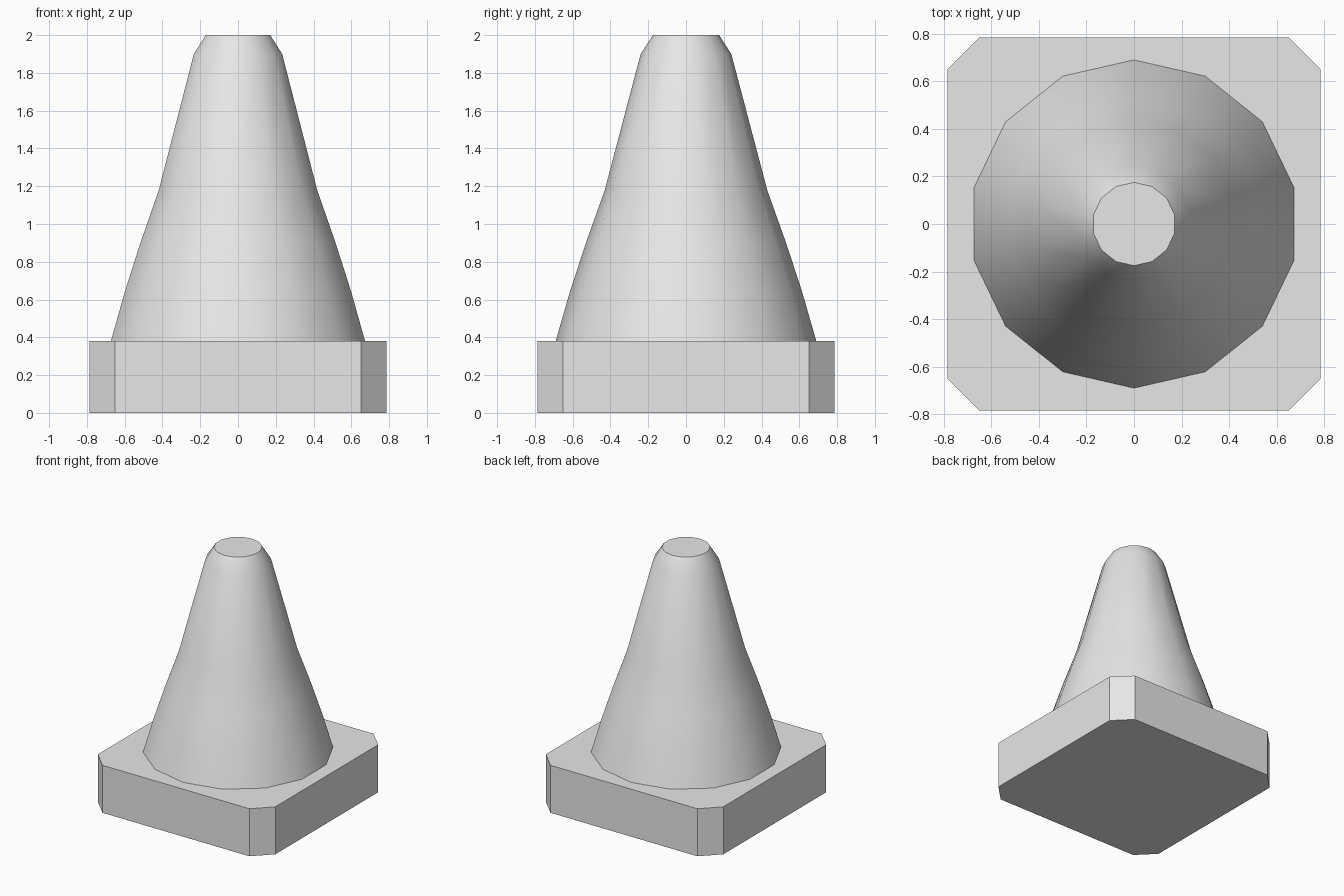
import bpy, bmesh
from math import sin, cos, pi, radians

cube = bpy.data.objects.get("Cube")
if cube:
    bpy.data.objects.remove(cube)

grey = bpy.data.materials.new("light_grey")
grey.use_nodes = True
grey.diffuse_color = (0.8, 0.8, 0.8, 1)
grey.node_tree.nodes["Principled BSDF"].inputs["Base Color"].default_value = (0.8, 0.8, 0.8, 1)


def loft(name, rings):
    """Closed solid through a stack of equal-sized rings of points."""
    bm = bmesh.new()
    loops = [[bm.verts.new(p) for p in ring] for ring in rings]
    count = len(loops[0])
    for low, high in zip(loops, loops[1:]):
        for i in range(count):
            j = (i + 1) % count
            bm.faces.new((low[i], low[j], high[j], high[i]))
    bm.faces.new(loops[0][::-1])
    bm.faces.new(loops[-1])
    mesh = bpy.data.meshes.new(name)
    bm.to_mesh(mesh)
    bm.free()
    mesh.materials.append(grey)
    obj = bpy.data.objects.new(name, mesh)
    bpy.context.collection.objects.link(obj)
    return obj


# Square base with cut corners
HALF, CUT, BASE_TOP = 0.785, 0.65, 0.38
corners = [(HALF, -CUT), (HALF, CUT), (CUT, HALF), (-CUT, HALF),
           (-HALF, CUT), (-HALF, -CUT), (-CUT, -HALF), (CUT, -HALF)]
loft("base", [[(x, y, z) for x, y in corners] for z in (0, BASE_TOP)])

# Fourteen-sided flared cone with a narrowed tip
SIDES = 14
profile = [(0.69, BASE_TOP), (0.615, 0.64), (0.53, 0.9),
           (0.43, 1.18), (0.24, 1.9), (0.175, 2.0)]
cone = loft("cone", [[(r * sin(-2 * pi * i / SIDES), r * cos(2 * pi * i / SIDES), z)
                      for i in range(SIDES)] for r, z in profile])

# Smooth sides, crisp rims
bpy.ops.object.select_all(action="DESELECT")
cone.select_set(True)
bpy.context.view_layer.objects.active = cone
bpy.ops.object.shade_smooth_by_angle(angle=radians(40))
